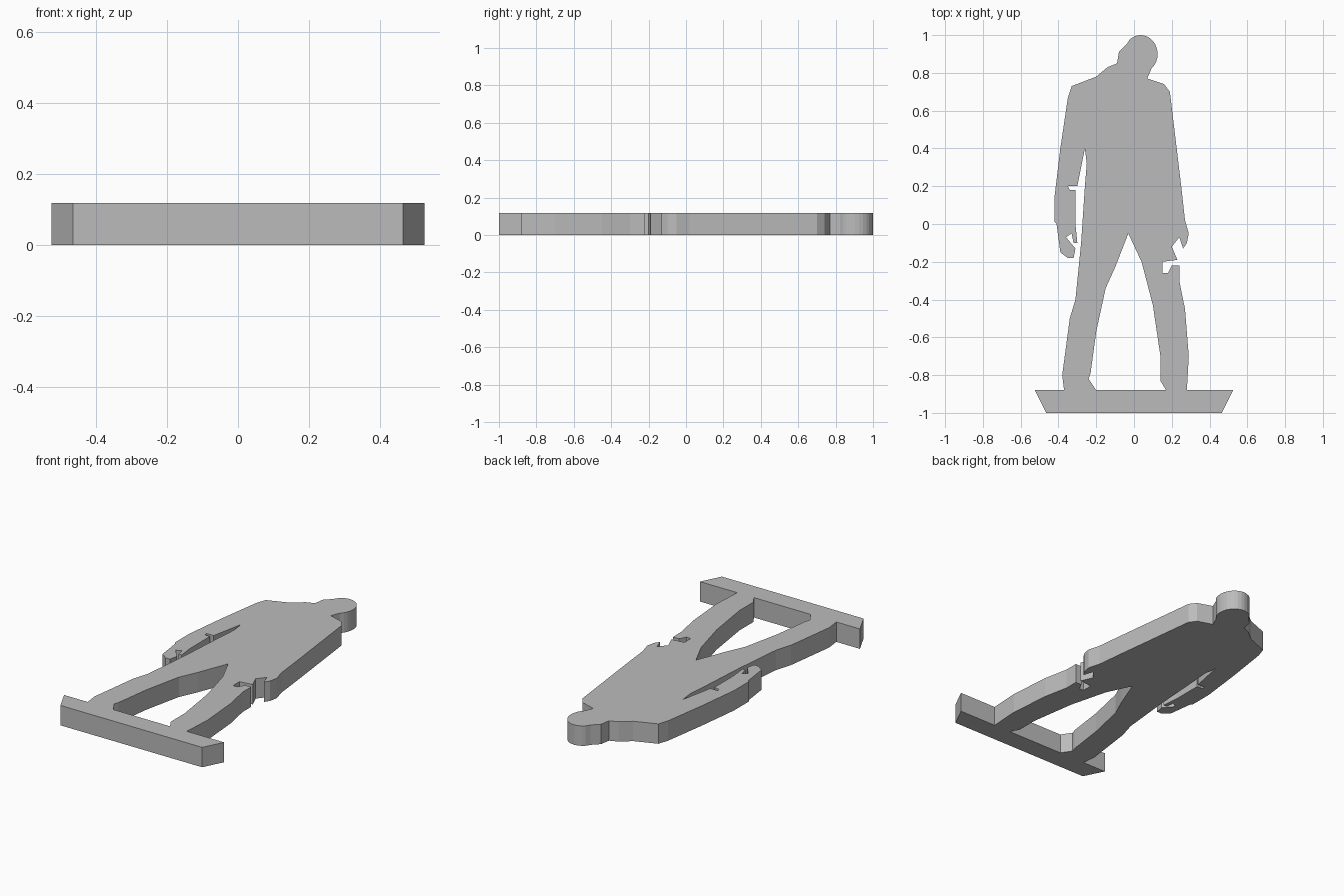
import bpy
from math import cos, radians, sin

THICKNESS = 0.118
FEET = -0.88

# The single flat colour
grey = bpy.data.materials.new("plain grey")
grey.use_nodes = True
colour = (0.5, 0.5, 0.5, 1)
grey.diffuse_color = colour
grey.node_tree.nodes["Principled BSDF"].inputs["Base Color"].default_value = colour


def remove_default_cube():
    cube = bpy.data.objects.get("Cube")
    if cube:
        bpy.data.objects.remove(cube, do_unlink=True)


def clockwise_arc(centre, radius_x, radius_y, start, end, steps):
    """Points along an ellipse, with the angles in degrees."""
    points = []
    for step in range(steps + 1):
        angle = radians(start + (end - start) * step / steps)
        points.append((centre[0] + radius_x * cos(angle),
                       centre[1] + radius_y * sin(angle)))
    return points


def extruded_plate(name, clockwise_outline):
    """Stand a flat-faced prism with the given outline on the ground."""
    outline = list(reversed(clockwise_outline))
    count = len(outline)
    verts = [(x, y, z) for z in (0, THICKNESS) for x, y in outline]
    bottom = tuple(reversed(range(count)))
    top = tuple(range(count, 2 * count))
    faces = [bottom, top]
    for here in range(count):
        following = (here + 1) % count
        faces.append((here, following, following + count, here + count))
    mesh = bpy.data.meshes.new(name)
    mesh.from_pydata(verts, [], faces)
    mesh.materials.append(grey)
    mesh.update()
    plate = bpy.data.objects.new(name, mesh)
    bpy.context.collection.objects.link(plate)


remove_default_cube()

# Bowed head: chin and face, then the rounded crown and nape
face = [(-.14, .83), (-.09, .85), (-.08, .91), (-.04, .95)]
crown = clockwise_arc((.035, .9), .09, .1, 130, -50, 14)

# Left shoulder, sleeve and curled fingers
left_arm = [
    (.07, .77), (.16, .74), (.19, .7), (.22, .45), (.25, .2), (.27, .02),
    (.29, -.05), (.28, -.1), (.26, -.13), (.24, -.07), (.2, -.12), (.23, -.19),
]

# Pocket notch below the left hand
pocket_notch = [(.15, -.2), (.15, -.26), (.18, -.26), (.2, -.22), (.24, -.22)]

# Left leg down to the base and back up to the crotch
left_leg = [
    (.24, -.3), (.27, -.45), (.29, -.7), (.28, FEET), (.17, FEET),
    (.14, -.83), (.14, -.7), (.1, -.43), (.04, -.2), (-.03, -.05),
]

# Right leg down to the base and back up the side to the armpit
right_leg = [
    (-.1, -.23), (-.15, -.34), (-.2, -.57), (-.23, -.79), (-.24, -.82),
    (-.2, FEET), (-.37, FEET), (-.38, -.8), (-.34, -.5), (-.31, -.4),
    (-.28, -.1), (-.26, .2), (-.25, .32), (-.26, .4),
]

# Inner sleeve with its cuff notch, then the right hand and its finger gap
right_hand = [
    (-.28, .3), (-.3, .2), (-.35, .2), (-.34, .18), (-.31, .18), (-.31, 0),
    (-.3, -.1), (-.32, -.1), (-.33, -.05), (-.36, -.07), (-.31, -.13),
    (-.32, -.18), (-.35, -.18), (-.39, -.15), (-.41, 0),
]

# Outer sleeve and right shoulder back to the chin
right_arm = [
    (-.42, .01), (-.42, .15), (-.39, .4), (-.35, .67), (-.33, .73), (-.2, .78),
]

extruded_plate("standing_figure", face + crown + left_arm + pocket_notch
               + left_leg + right_leg + right_hand + right_arm)

# Tapered bar under the feet, mirrored about the middle
bar_right_end = [(-.465, -1), (-.525, FEET)]
bar_left_end = [(-x, y) for x, y in reversed(bar_right_end)]
extruded_plate("base_bar", bar_right_end + bar_left_end)
